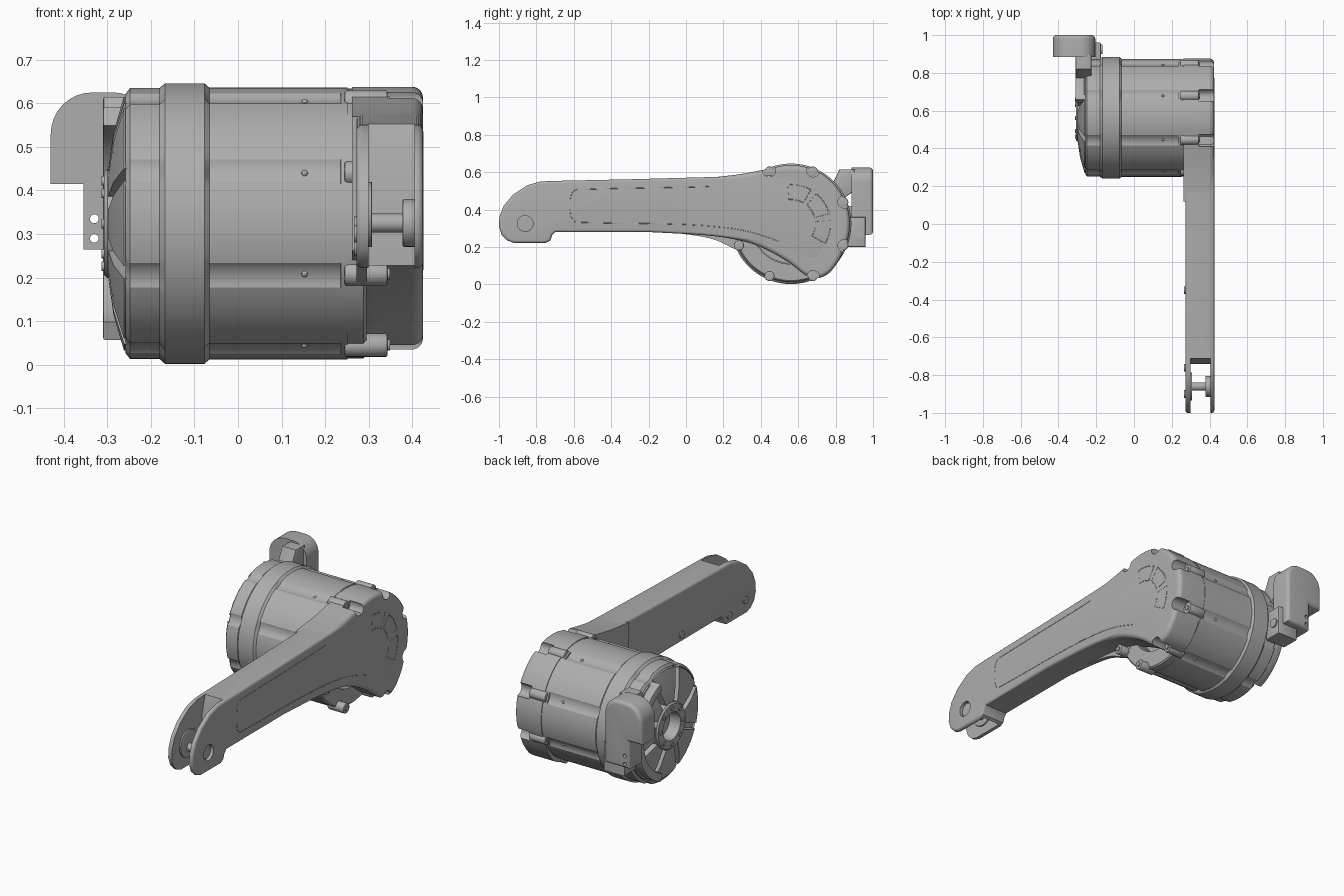
import bpy, bmesh
from math import sin, cos, pi, radians
from mathutils import Vector

if "Cube" in bpy.data.objects:
    bpy.data.objects.remove(bpy.data.objects["Cube"], do_unlink=True)

grey = bpy.data.materials.new("metal grey")
grey.use_nodes = True
grey.diffuse_color = (0.42, 0.42, 0.42, 1)
grey.node_tree.nodes["Principled BSDF"].inputs["Base Color"].default_value = (0.42, 0.42, 0.42, 1)

CY, CZ = 0.562, 0.324                                   # drum axis
BOLTS = [radians(22.5 + 45 * k) for k in range(8)]


def finish(name, bm):
    """Turn a bmesh into a shaded object."""
    bmesh.ops.recalc_face_normals(bm, faces=bm.faces[:])
    me = bpy.data.meshes.new(name)
    bm.to_mesh(me)
    bm.free()
    ob = bpy.data.objects.new(name, me)
    bpy.context.collection.objects.link(ob)
    me.materials.append(grey)
    shade(ob)
    return ob


def shade(ob):
    bpy.ops.object.select_all(action='DESELECT')
    ob.select_set(True)
    bpy.context.view_layer.objects.active = ob
    bpy.ops.object.shade_smooth_by_angle(angle=radians(32))


def prism(name, pts, a, b, axis='x', bevel=0.0, rims='both', segs=5):
    """Extrude a flat outline along x or y and round its rims."""
    bm = bmesh.new()
    place = (lambda t, p: (t, p[0], p[1])) if axis == 'x' else (lambda t, p: (p[0], t, p[1]))
    low, high = [[bm.verts.new(place(t, p)) for p in pts] for t in (a, b)]
    bm.faces.new(low)
    bm.faces.new(high)
    n = len(pts)
    for i in range(n):
        j = (i + 1) % n
        bm.faces.new((low[i], low[j], high[j], high[i]))
    bmesh.ops.recalc_face_normals(bm, faces=bm.faces[:])
    if bevel:
        loops = [high] if rims == 'outer' else [low, high]
        edges = [e for e in bm.edges if any(e.verts[0] in lp and e.verts[1] in lp for lp in loops)]
        bmesh.ops.bevel(bm, geom=edges, offset=bevel, offset_type='OFFSET', segments=segs,
                        profile=0.5, affect='EDGES', clamp_overlap=True)
    return finish(name, bm)


def circle(y, z, r, n=24):
    return [(y + r * cos(2 * pi * i / n), z + r * sin(2 * pi * i / n)) for i in range(n)]


def rod(name, y, z, r, a, b, axis='x', bevel=0.0):
    return prism(name, circle(y, z, r), a, b, axis, bevel, segs=2)


def box(name, x, y, z, bevel=0.0):
    return prism(name, [(y[0], z[0]), (y[1], z[0]), (y[1], z[1]), (y[0], z[1])], x[0], x[1], 'x', bevel, segs=2)


def polar(r, t):
    return (CY + r * cos(t), CZ + r * sin(t))


def arc(r, t0, t1, n):
    return [polar(r, radians(t0 + (t1 - t0) * i / n)) for i in range(n + 1)]


def spline(pts, n=5):
    """Open smooth curve through points."""
    p = [Vector(q) for q in [pts[0]] + pts + [pts[-1]]]
    out = []
    for i in range(1, len(p) - 2):
        for k in range(n):
            t = k / n
            out.append(tuple(0.5 * (2 * p[i] + (p[i + 1] - p[i - 1]) * t
                       + (2 * p[i - 1] - 5 * p[i] + 4 * p[i + 1] - p[i + 2]) * t * t
                       + (3 * p[i] - p[i - 1] - 3 * p[i + 1] + p[i + 2]) * t ** 3)))
    return out + [tuple(pts[-1])]


def lathe(name, profile, closed=False, n=128):
    """Turn (x, radius, groove depth) stations around the drum axis."""
    bm = bmesh.new()
    rings = []
    for x, r, depth in profile:
        ring = []
        for i in range(n):
            t = 2 * pi * i / n
            in_groove = abs((360 * i / n) % 45 - 22.5) < 3
            ring.append(bm.verts.new((x, *polar(r - (depth if in_groove else 0), t))))
        rings.append(ring)
    pairs = list(zip(rings, rings[1:]))
    if closed:
        pairs.append((rings[-1], rings[0]))
    else:
        bm.faces.new(rings[0])
        bm.faces.new(rings[-1])
    for u, v in pairs:
        for i in range(n):
            j = (i + 1) % n
            bm.faces.new((u[i], u[j], v[j], v[i]))
    return finish(name, bm)


def cut(ob, cutters):
    for c in cutters:
        c.hide_render = True
        mod = ob.modifiers.new("cut", 'BOOLEAN')
        mod.object = c
        mod.operation = 'DIFFERENCE'
        mod.solver = 'EXACT'
        bpy.ops.object.select_all(action='DESELECT')
        ob.select_set(True)
        bpy.context.view_layer.objects.active = ob
        bpy.ops.object.modifier_apply(modifier=mod.name)
        bpy.data.objects.remove(c, do_unlink=True)
    shade(ob)


# Drum with grooved shell, raised band and open flange
G = 0.009
lathe("drum", [(-0.245, 0.05, 0), (-0.245, 0.292, 0), (-0.258, 0.298, G), (-0.248, 0.311, G),
               (-0.18, 0.311, G), (-0.168, 0.322, 0), (-0.077, 0.322, 0), (-0.066, 0.312, G),
               (0.235, 0.312, G), (0.236, 0.312, 0), (0.252, 0.312, 0), (0.252, 0.21, 0), (0.235, 0.21, 0), (0.235, 0.05, 0)])
lathe("flange_ring", [(0.25, 0.215, 0), (0.25, 0.31, 0), (0.288, 0.31, 0), (0.295, 0.303, 0), (0.295, 0.215, 0)], True)
for t in BOLTS:
    y, z = polar(0.302, t)
    rod("flange_boss", y, z, 0.027, 0.245, 0.343, bevel=0.004)
    rod("flange_bolt", y, z, 0.013, 0.34, 0.349)
    # Small screws set in the shell grooves
    bm = bmesh.new()
    bmesh.ops.create_uvsphere(bm, u_segments=10, v_segments=6, radius=0.008)
    bmesh.ops.translate(bm, vec=(0.153, *polar(0.301, t)), verts=bm.verts[:])
    finish("shell_screw", bm)

# Sloped fan blades and hub on the end face
for k in range(8):
    mid = radians(45 * k)
    bm = bmesh.new()
    corners = []
    for r, half, x in ((0.125, 15, -0.298), (0.21, 18, -0.286), (0.293, 19.5, -0.262)):
        for s in (-1, -0.33, 0.33, 1):
            p = polar(r, mid + s * radians(half))
            corners.append((bm.verts.new((x, *p)), bm.verts.new((-0.24, *p))))
    for side in (0, 1):
        for row in (0, 4):
            for i in range(3):
                bm.faces.new([corners[row + c][side] for c in (i, i + 1, i + 5, i + 4)])
    rim = [0, 1, 2, 3, 7, 11, 10, 9, 8, 4]
    for i, c in enumerate(rim):
        d = rim[(i + 1) % len(rim)]
        bm.faces.new((corners[c][0], corners[d][0], corners[d][1], corners[c][1]))
    finish("end_blade", bm)
    rod("hub_bolt", *polar(0.098, mid), 0.011, -0.313, -0.3)
lathe("hub_ring", [(-0.24, 0.125, 0), (-0.30, 0.125, 0), (-0.308, 0.118, 0), (-0.308, 0.075, 0), (-0.24, 0.07, 0)], True, 64)

# Long arm with rounded fork end
front_end = [(-0.7, 0.28), (-0.715, 0.265), (-0.725, 0.235), (-0.75, 0.222), (-0.92, 0.222), (-0.955, 0.235),
             (-0.985, 0.265), (-1.0, 0.31), (-0.998, 0.36), (-0.975, 0.42), (-0.925, 0.48), (-0.85, 0.53), (-0.78, 0.55), (-0.72, 0.553)]
hub_core = spline([(-0.3, 0.562), (0.2, 0.576), (0.4, 0.585), (0.6, 0.55), (0.74, 0.42), (0.77, 0.28), (0.7, 0.14),
                   (0.6, 0.16), (0.45, 0.205), (0.3, 0.237), (0.1, 0.263), (-0.2, 0.28)], 4)
arm = prism("arm", front_end + hub_core, 0.272, 0.425, 'x', 0.014)
slot = prism("fork_slot", [(-1.1, 0), (-0.74, 0), (-0.74, 0.45), (-0.67, 0.7), (-1.1, 0.7)], 0.3, 0.405)
cut(arm, [slot, rod("axle_hole", -0.86, 0.325, 0.042, 0.39, 0.5)])

# Rounded cover over the drum end, sweeping into the arm
cover_outline = (spline([(0.12, 0.57), (0.28, 0.588), (0.4, 0.61)], 4) + arc(0.314, 108, -24, 30)
                 + spline([(0.82, 0.13), (0.775, 0.07), (0.73, 0.04), (0.68, 0.033), (0.63, 0.055),
                           (0.56, 0.11), (0.47, 0.165), (0.36, 0.215), (0.24, 0.245), (0.12, 0.262)], 4))
cover = prism("arm_cover", cover_outline, 0.262, 0.4245, 'x', 0.065, 'outer', 8)
cut(cover, [rod("boss_pocket", *polar(0.308, radians(a)), 0.034, 0.343, 0.5) for a in (112.5, 67.5, 22.5, -22.5, -67.5)])

# Gusset plate blending the arm underside into the flange
prism("gusset", spline([(-0.22, 0.29), (0, 0.268), (0.15, 0.24), (0.275, 0.185), (0.32, 0.2)]) + [(0.34, 0.4), (0.2, 0.5)],
      0.272, 0.296)

# Fork axle, collar and inner wall fittings
rod("axle", -0.86, 0.325, 0.022, 0.295, 0.39)
rod("axle_collar", -0.86, 0.325, 0.055, 0.378, 0.407, bevel=0.004)
rod("axle_bush", -0.86, 0.325, 0.036, 0.39, 0.412)
rod("axle_seat", -0.86, 0.345, 0.075, 0.298, 0.308, bevel=0.003)
for y, z in ((-0.9, 0.3), (-0.76, 0.27), (-0.35, 0.32), (0.18, 0.5)):
    rod("inner_wall_boss", y, z, 0.02, 0.266, 0.28)


# Fine contour lines on the outer face
def line(name, pts):
    cu = bpy.data.curves.new(name, 'CURVE')
    cu.dimensions = '3D'
    cu.bevel_depth = 0.002
    cu.bevel_resolution = 1
    sp = cu.splines.new('POLY')
    sp.points.add(len(pts) - 1)
    for p, (y, z) in zip(sp.points, pts):
        p.co = (0.4245, y, z, 1)
    cu.materials.append(grey)
    bpy.context.collection.objects.link(bpy.data.objects.new(name, cu))


line("lower_contour", spline([(-0.62, 0.4), (-0.6, 0.34), (-0.5, 0.33), (0, 0.32), (0.3, 0.29), (0.5, 0.23)]))
line("upper_contour", spline([(-0.62, 0.44), (-0.6, 0.5), (-0.5, 0.51), (0, 0.52), (0.15, 0.525)]))
for a0, a1 in ((-30, 5), (15, 50), (60, 95)):
    rim = arc(0.21, a0, a1, 8) + arc(0.13, a1, a0, 8)
    line("vent_contour", rim + rim[:1])

# Rear housing with rounded top and a narrow drilled leg
round_top = [(-0.335 + 0.095 * cos(a), 0.53 + 0.095 * sin(a)) for a in [pi - pi / 2 * i / 8 for i in range(9)]]
round_top += [(-0.285 + 0.08 * cos(a), 0.545 + 0.08 * sin(a)) for a in [pi / 2 - pi / 2 * i / 8 for i in range(9)]]
housing = prism("rear_housing", [(-0.205, 0.265), (-0.355, 0.265), (-0.355, 0.415), (-0.43, 0.415)] + round_top,
                0.885, 1.0, 'y', 0.02, 'outer')
cut(housing, [rod("leg_hole", -0.33, z, 0.01, 0.8, 1.1, 'y') for z in (0.29, 0.335)])

# Bracket carrying the housing
prism("bracket_arc", arc(0.285, -70, 70, 24) + arc(0.24, 70, -70, 24), -0.31, -0.25, 'x', 0.005, segs=2)
prism("bracket_top", [(0.77, 0.51), (0.82, 0.615), (0.9, 0.615), (0.9, 0.5), (0.83, 0.45)], -0.31, -0.225, 'x', 0.006, segs=2)
box("bracket_foot", (-0.3, -0.175), (0.86, 0.96), (0.2, 0.36), 0.006)
rod("foot_pin", 0.925, 0.272, 0.025, -0.18, -0.168)
box("bracket_web", (-0.305, -0.255), (0.8, 0.9), (0.3, 0.42), 0.005)
